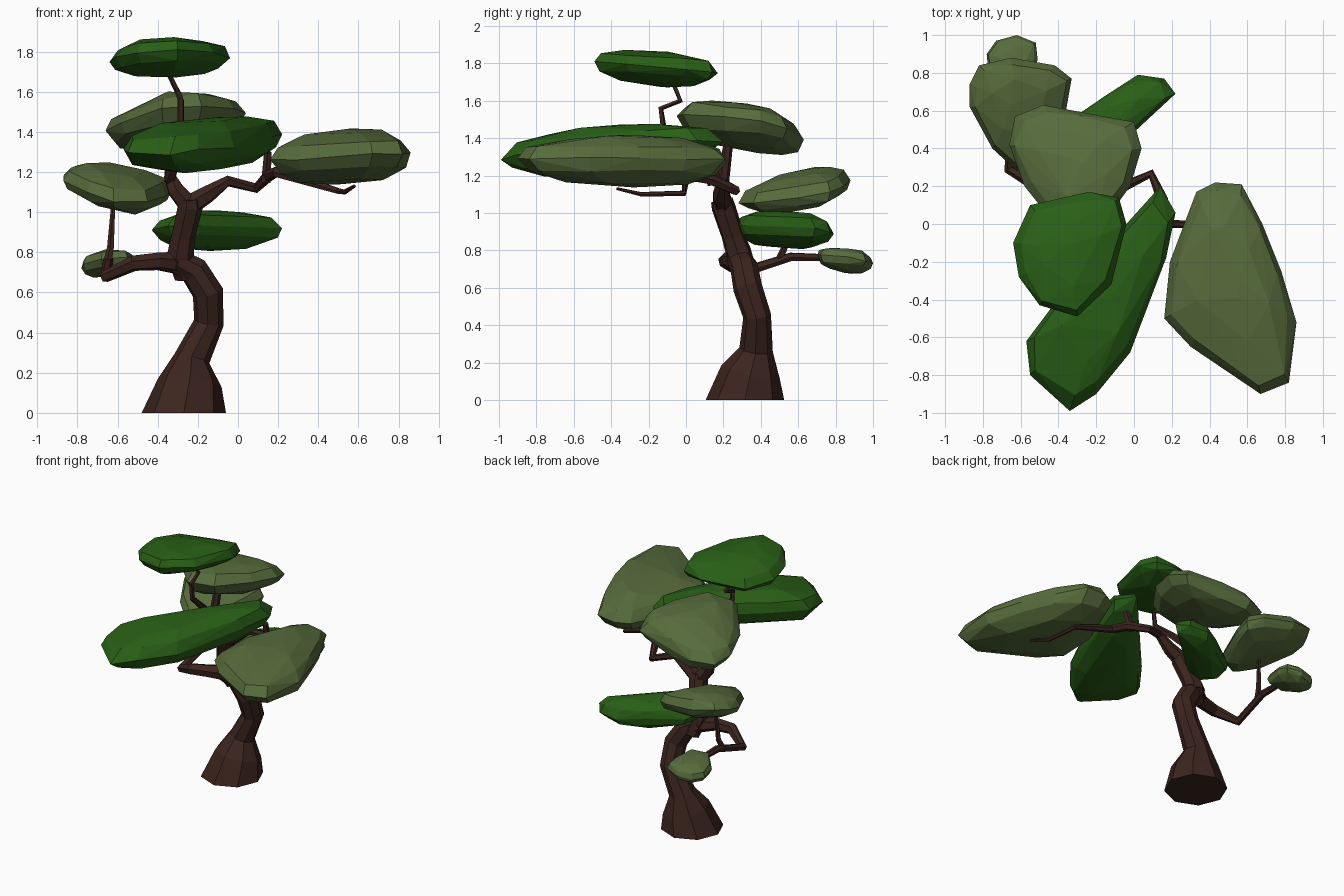
import bpy, bmesh, math, random
from mathutils import Vector

if "Cube" in bpy.data.objects:
    bpy.data.objects.remove(bpy.data.objects["Cube"])

random.seed(4)


def material(name, rgb):
    m = bpy.data.materials.new(name)
    m.diffuse_color = (*rgb, 1)
    m.use_nodes = True
    m.node_tree.nodes["Principled BSDF"].inputs["Base Color"].default_value = m.diffuse_color
    return m


BARK = material("bark", (0.045, 0.018, 0.013))
DARK = material("dark_leaf", (0.022, 0.115, 0.008))
OLIVE = material("olive_leaf", (0.095, 0.15, 0.045))


def finish(bm, name, mat):
    bmesh.ops.recalc_face_normals(bm, faces=bm.faces)
    me = bpy.data.meshes.new(name)
    bm.to_mesh(me)
    bm.free()
    me.materials.append(mat)
    ob = bpy.data.objects.new(name, me)
    bpy.context.collection.objects.link(ob)


def limb(name, path, sides=6):
    """Faceted tube through (x, y, z, radius) points."""
    bm = bmesh.new()
    pts = [Vector(p[:3]) for p in path]
    rings, u, prev = [], Vector((1, 0, 0)), None
    for i, p in enumerate(pts):
        t = Vector()
        if i > 0:
            t += (p - pts[i - 1]).normalized()
        if i < len(pts) - 1:
            t += (pts[i + 1] - p).normalized()
        if p.z == 0:
            t = Vector((0, 0, 1))
        t.normalize()
        if prev is None:
            u = t.orthogonal()
        else:
            u = prev.rotation_difference(t) @ u
        u = (u - t * u.dot(t)).normalized()
        v, prev, r = t.cross(u), t, path[i][3]
        rings.append([bm.verts.new(p + r * (u * math.cos(a) + v * math.sin(a)))
                      for a in (2 * math.pi * k / sides for k in range(sides))])
    for a, b in zip(rings, rings[1:]):
        for k in range(sides):
            n = (k + 1) % sides
            bm.faces.new((a[k], a[n], b[n], b[k]))
    bm.faces.new(rings[0])
    bm.faces.new(rings[-1])
    finish(bm, name, BARK)


def leaf_pad(name, mat, outline, z, half, sx=0, sy=0):
    """Faceted cushion: tilted plan outline, shrunk towards top and bottom, hulled."""
    bm = bmesh.new()
    c = sum((Vector(p) for p in outline), Vector((0, 0))) / len(outline)
    for scale, h, step in ((1, 0, 1), (0.9, 0.55, 1), (0.9, -0.5, 1), (0.55, 0.93, 2),
                           (0.6, -0.9, 2), (0.15, 1, 3), (0.15, -1, 3)):
        for p in outline[::step]:
            s = scale * (1 if scale == 1 else random.uniform(0.94, 1.04))
            d = (Vector(p) - c) * s
            lift = half * (h + random.uniform(-0.08, 0.08))
            bm.verts.new((c.x + d.x, c.y + d.y, z + sx * d.x + sy * d.y + lift))
    res = bmesh.ops.convex_hull(bm, input=bm.verts)
    bmesh.ops.delete(bm, geom=[v for v in bm.verts if not v.link_faces], context='VERTS')
    finish(bm, name, mat)


# Trunk and upper trunk
limb("trunk", [(-.27, .315, 0, .21), (-.24, .345, .15, .16), (-.23, .375, .27, .09),
               (-.145, .38, .45, .075), (-.15, .33, .6, .078), (-.22, .31, .71, .075),
               (-.31, .28, .76, .065)], 8)
limb("upper_trunk", [(-.26, .32, .68, .06), (-.29, .28, .79, .07), (-.275, .25, .88, .062),
                     (-.24, .2, 1.03, .065), (-.24, .19, 1.07, .06)], 7)

# Left low branch and its upright twig
limb("low_branch", [(-.27, .3, .745, .06), (-.4, .23, .755, .045), (-.52, .21, .745, .04),
                    (-.66, .29, .68, .03), (-.645, .56, .765, .025), (-.64, .82, .76, .018)])
limb("low_twig", [(-.65, .5, .75, .022), (-.635, .53, .82, .018), (-.62, .55, 1.06, .01)], 5)

# Right fork reaching under the big right pad
limb("right_branch", [(-.25, .2, 1.03, .055), (-.15, .19, 1.09, .045), (-.05, .2, 1.155, .028),
                      (.09, .265, 1.12, .026), (.15, .13, 1.18, .03), (.19, 0, 1.2, .028),
                      (.5, -.01, 1.105, .016), (.53, -.24, 1.1, .013), (.58, -.37, 1.13, .008)])
limb("right_pad_twig", [(.14, .14, 1.15, .025), (.15, .1, 1.3, .02)], 5)

# Left fork with middle twig and crown twig
limb("left_branch", [(-.24, .2, 1.03, .055), (-.31, .19, 1.11, .045), (-.34, .2, 1.18, .032),
                     (-.32, .23, 1.4, .025)])
limb("crown_branch", [(-.34, .19, 1.16, .03), (-.3, .05, 1.3, .025), (-.285, -.12, 1.45, .018),
                      (-.285, -.135, 1.56, .016), (-.3, -.03, 1.6, .015),
                      (-.35, -.07, 1.7, .012)], 5)

# Leaf pads, top to bottom
leaf_pad("crown_pad", DARK, [(-.64, -.1), (-.55, .1), (-.24, .17), (-.08, .14), (-.04, 0),
                             (-.12, -.32), (-.3, -.49), (-.5, -.43), (-.61, -.28)],
         1.77, .09, .05, -.09)
leaf_pad("middle_pad", OLIVE, [(-.66, .42), (-.63, .57), (-.48, .63), (-.28, .59), (0, .54),
                               (.04, .4), (-.02, .2), (-.18, -.02), (-.38, -.05), (-.58, .2)],
         1.45, .12, .12, -.17)
leaf_pad("front_pad", DARK, [(-.57, -.62), (-.55, -.8), (-.34, -.99), (-.2, -.9), (-.02, -.68),
                             (.17, -.18), (.22, .06), (.14, .2), (-.06, -.05), (-.42, -.42)],
         1.335, .125, .05, .06)
leaf_pad("right_pad", OLIVE, [(.43, .22), (.57, .21), (.68, 0), (.78, -.25), (.86, -.52),
                              (.82, -.84), (.67, -.9), (.3, -.65), (.16, -.5), (.19, -.2),
                              (.33, .17)],
         1.275, .13, .06, 0)
leaf_pad("left_pad", OLIVE, [(-.87, .74), (-.82, .84), (-.65, .88), (-.42, .84), (-.33, .77),
                             (-.36, .6), (-.45, .36), (-.62, .28), (-.75, .4), (-.87, .62)],
         1.125, .095, -.15, .2)
leaf_pad("back_pad", DARK, [(-.43, .37), (-.37, .53), (-.15, .68), (.02, .79), (.16, .77),
                            (.22, .69), (-.02, .52), (-.2, .3), (-.35, .25)],
         .91, .095, .07, -.12)
leaf_pad("small_pad", OLIVE, [(-.78, .9), (-.73, .97), (-.62, 1), (-.52, .96), (-.51, .87),
                              (-.55, .72), (-.68, .7), (-.77, .8)],
         .745, .065, .12, -.15)
